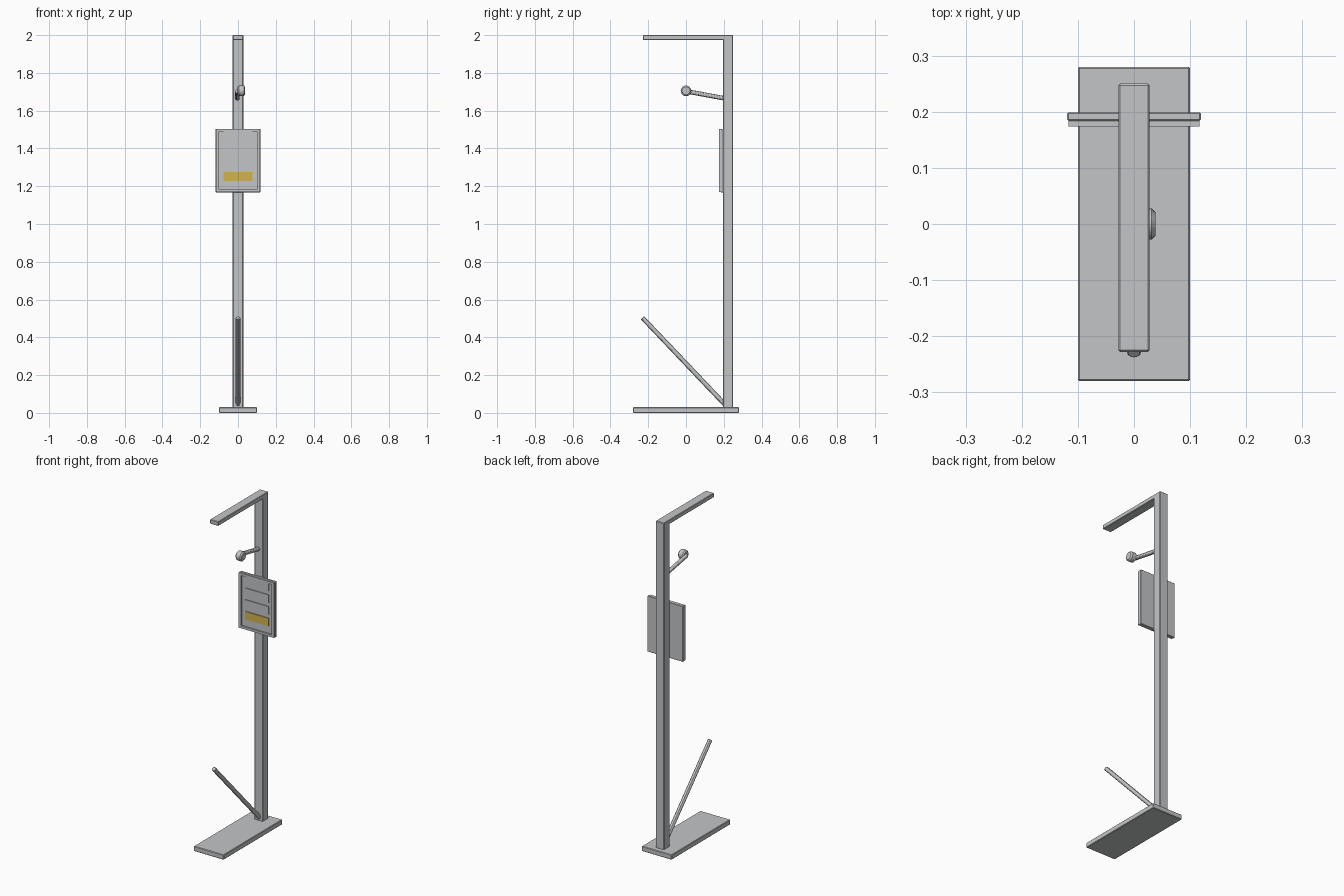
import bpy, bmesh
from mathutils import Vector

if "Cube" in bpy.data.objects:
    bpy.data.objects.remove(bpy.data.objects["Cube"], do_unlink=True)


def material(name, rgb):
    m = bpy.data.materials.new(name)
    m.use_nodes = True
    m.diffuse_color = (*rgb, 1)
    m.node_tree.nodes["Principled BSDF"].inputs["Base Color"].default_value = (*rgb, 1)
    return m


grey = material("grey metal", (0.55, 0.56, 0.57))
yellow = material("yellow", (0.65, 0.45, 0.08))


def finish(name, bm, mat):
    bmesh.ops.recalc_face_normals(bm, faces=bm.faces)
    mesh = bpy.data.meshes.new(name)
    bm.to_mesh(mesh)
    bm.free()
    mesh.materials.append(mat)
    ob = bpy.data.objects.new(name, mesh)
    bpy.context.collection.objects.link(ob)
    return ob


def box(name, lo, hi, mat=grey, bevel=0.0):
    lo, hi = Vector(lo), Vector(hi)
    bm = bmesh.new()
    bmesh.ops.create_cube(bm, size=1)
    for v in bm.verts:
        v.co = (lo + hi) / 2 + v.co * (hi - lo)
    if bevel:
        bmesh.ops.bevel(bm, geom=bm.edges[:], offset=bevel, segments=1, affect='EDGES')
    return finish(name, bm, mat)


def rod(name, a, b, radius, sides, chamfer=0.0):
    a, b = Vector(a), Vector(b)
    bm = bmesh.new()
    bmesh.ops.create_cone(bm, cap_ends=True, segments=sides, radius1=radius,
                          radius2=radius, depth=(b - a).length)
    if chamfer:
        rims = [e for e in bm.edges if abs(e.verts[0].co.z - e.verts[1].co.z) < 1e-5]
        bmesh.ops.bevel(bm, geom=rims, offset=chamfer, segments=1, affect='EDGES')
    turn = (b - a).to_track_quat('Z', 'Y').to_matrix()
    for v in bm.verts:
        v.co = turn @ v.co + (a + b) / 2
    ob = finish(name, bm, grey)
    bpy.ops.object.select_all(action='DESELECT')
    ob.select_set(True)
    bpy.context.view_layer.objects.active = ob
    bpy.ops.object.shade_smooth_by_angle()
    return ob


# Stand
box("base_plate", (-0.1, -0.28, 0), (0.1, 0.28, 0.03), bevel=0.003)
box("post", (-0.028, 0.196, 0.028), (0.028, 0.25, 2), bevel=0.003)
box("top_arm", (-0.028, -0.228, 1.974), (0.028, 0.22, 2), bevel=0.003)

# Slanted foot bar
rod("foot_bar", (0, 0.21, 0.04), (0, -0.23, 0.503), 0.0125, 12, 0.002)

# Side arm with a round knob
rod("knob_arm", (-0.003, 0.21, 1.664), (-0.003, 0.0, 1.703), 0.012, 12)
rod("knob", (-0.002, 0, 1.705), (0.038, 0, 1.705), 0.028, 24, 0.007)

# Panel: back plate with a raised rim round its front
box("panel_back", (-0.119, 0.184, 1.168), (0.119, 0.199, 1.504), bevel=0.002)
for side, s in (("right", -1), ("left", 1)):
    xs = sorted((s * 0.103, s * 0.117))
    box("panel_rim_" + side, (xs[0], 0.174, 1.17), (xs[1], 0.186, 1.502))
box("panel_rim_bottom", (-0.104, 0.174, 1.17), (0.104, 0.186, 1.184))
box("panel_rim_top", (-0.104, 0.174, 1.488), (0.104, 0.186, 1.502))

# Four buttons, the lowest one yellow
for i in range(4):
    z = 1.252 + i * 0.0705
    box("button_%d" % (i + 1), (-0.078, 0.179, z - 0.024), (0.078, 0.186, z + 0.024),
        yellow if i == 0 else grey)
